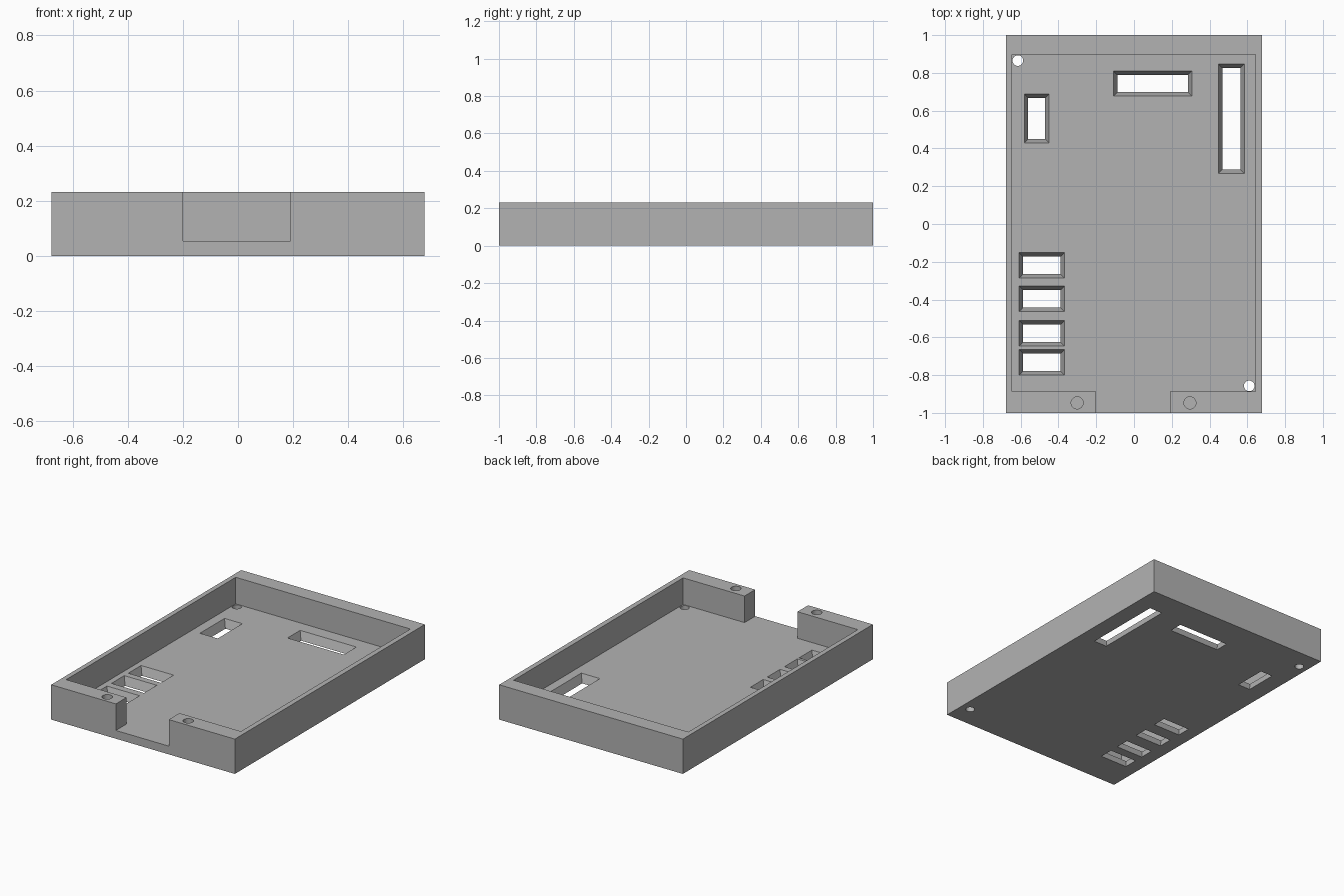
import bpy, bmesh

if "Cube" in bpy.data.objects:
    bpy.data.objects.remove(bpy.data.objects["Cube"])

grey = bpy.data.materials.new("plain grey")
grey.diffuse_color = (0.45, 0.45, 0.45, 1)
grey.use_nodes = True
grey.node_tree.nodes["Principled BSDF"].inputs["Base Color"].default_value = grey.diffuse_color

H, FLOOR = 0.232, 0.055   # total height, floor thickness
E = 0.02                  # cutter overshoot


def to_object(bm, name):
    bmesh.ops.recalc_face_normals(bm, faces=bm.faces)
    mesh = bpy.data.meshes.new(name)
    bm.to_mesh(mesh)
    bm.free()
    mesh.materials.append(grey)
    ob = bpy.data.objects.new(name, mesh)
    bpy.context.collection.objects.link(ob)
    return ob


def block(name, x0, x1, y0, y1, z0, z1, taper=0.0):
    """Box whose bottom rectangle is inset by taper."""
    bm = bmesh.new()
    rings = []
    for z, t in ((z0, taper), (z1, 0)):
        rings.append([bm.verts.new(p) for p in (
            (x0 + t, y0 + t, z), (x1 - t, y0 + t, z),
            (x1 - t, y1 - t, z), (x0 + t, y1 - t, z))])
    low, top = rings
    bm.faces.new(low[::-1])
    bm.faces.new(top)
    for i in range(4):
        j = (i + 1) % 4
        bm.faces.new((low[i], low[j], top[j], top[i]))
    return to_object(bm, name)


def peg(name, x, y, r, z0, z1):
    bm = bmesh.new()
    bmesh.ops.create_cone(bm, cap_ends=True, segments=32, radius1=r, radius2=r, depth=z1 - z0)
    bmesh.ops.translate(bm, verts=bm.verts, vec=(x, y, (z0 + z1) / 2))
    return to_object(bm, name)


tray = block("case_tray", -0.677, 0.677, -1, 1, 0, H)

# Main cavity and the front cable notch
cutters = [
    block("cavity_cutter", -0.645, 0.643, -0.888, 0.897, FLOOR, H + E),
    block("notch_cutter", -0.2, 0.19, -1 - E, -0.8, FLOOR, H + E),
]

# Tapered connector windows: outer rectangle at the floor's upper face
windows = [(0.447, 0.584, 0.268, 0.847), (-0.109, 0.306, 0.677, 0.81), (-0.581, -0.45, 0.429, 0.688)]
windows += [(-0.608, -0.368, y - 0.135, y) for y in (-0.152, -0.329, -0.511, -0.665)]
slope = 0.021 / FLOOR
for i, (x0, x1, y0, y1) in enumerate(windows):
    g = E * slope
    cutters.append(block(f"window_cutter_{i}", x0 - g, x1 + g, y0 - g, y1 + g,
                         -E, FLOOR + E, slope * (FLOOR + 2 * E)))

# Through holes in the floor corners, blind screw holes in the front rim
for i, (x, y) in enumerate(((-0.615, 0.865), (0.61, -0.857))):
    cutters.append(peg(f"floor_hole_cutter_{i}", x, y, 0.028, -E, FLOOR + E))
for i, x in enumerate((-0.301, 0.296)):
    cutters.append(peg(f"screw_hole_cutter_{i}", x, -0.947, 0.032, FLOOR, H + E))

# Cut everything out of the tray, then drop the cutters
for c in cutters:
    m = tray.modifiers.new(c.name, 'BOOLEAN')
    m.operation, m.solver, m.object = 'DIFFERENCE', 'EXACT', c
bpy.context.view_layer.update()
cut = bpy.data.meshes.new_from_object(tray.evaluated_get(bpy.context.evaluated_depsgraph_get()))
tray.modifiers.clear()
tray.data = cut
tray.data.materials.clear()
tray.data.materials.append(grey)
for c in cutters:
    bpy.data.objects.remove(c, do_unlink=True)

# Smooth only the round hole walls
bpy.context.view_layer.objects.active = tray
tray.select_set(True)
bpy.ops.object.shade_smooth_by_angle(angle=0.5)
